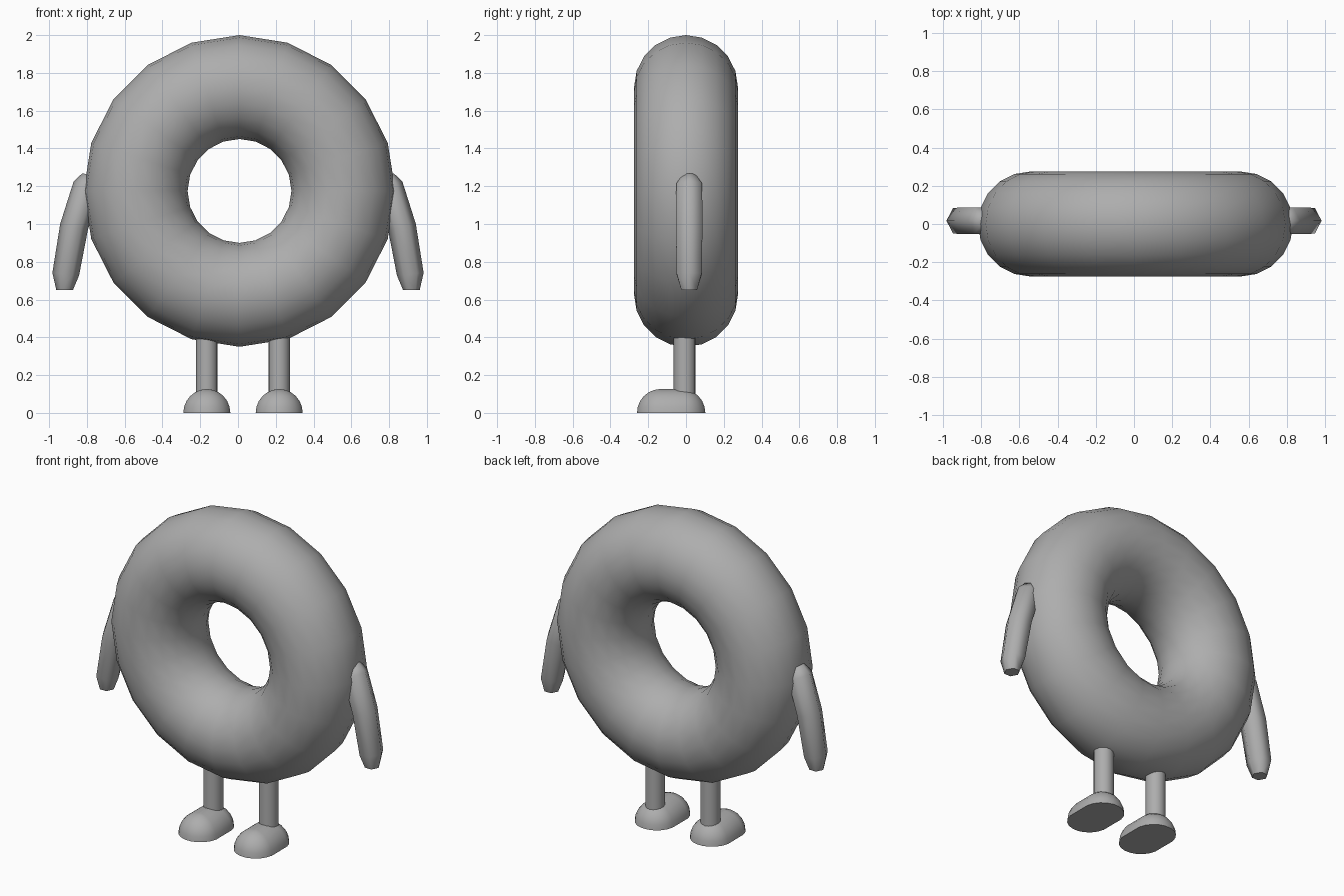
import bpy, bmesh, math
from mathutils import Vector

if "Cube" in bpy.data.objects:
    bpy.data.objects.remove(bpy.data.objects["Cube"])

grey = bpy.data.materials.new("plain grey")
grey.diffuse_color = (0.42, 0.42, 0.42, 1)
grey.use_nodes = True
grey.node_tree.nodes["Principled BSDF"].inputs["Base Color"].default_value = grey.diffuse_color


def finish(obj, angle):
    obj.data.materials.append(grey)
    bpy.ops.object.select_all(action='DESELECT')
    obj.select_set(True)
    bpy.context.view_layer.objects.active = obj
    bpy.ops.object.shade_smooth_by_angle(angle=math.radians(angle))


def loft(name, rings, angle=50):
    """Skin a list of equally sized point rings and cap both ends."""
    bm = bmesh.new()
    loops = [[bm.verts.new(p) for p in ring] for ring in rings]
    n = len(loops[0])
    for a, b in zip(loops, loops[1:]):
        for i in range(n):
            j = (i + 1) % n
            bm.faces.new((a[i], a[j], b[j], b[i]))
    bm.faces.new(loops[0])
    bm.faces.new(loops[-1])
    bmesh.ops.recalc_face_normals(bm, faces=bm.faces)
    mesh = bpy.data.meshes.new(name)
    bm.to_mesh(mesh)
    bm.free()
    obj = bpy.data.objects.new(name, mesh)
    bpy.context.collection.objects.link(obj)
    finish(obj, angle)


def arm_rings(side):
    # centre x, z, radius down the arm, hexagonal and tilted along the bend
    path = [(0.79, 1.26, 0.035), (0.80, 1.205, 0.073), (0.868, 0.985, 0.075),
            (0.912, 0.735, 0.071), (0.918, 0.65, 0.044)]
    tilt = [0.25, 0.28, 0.22, 0.1, 0.0]
    rings = []
    for (x, z, r), t in zip(path, tilt):
        ring = []
        for k in range(6):
            a = math.tau * k / 6
            u, v = r * math.cos(a), 1.08 * r * math.sin(a)
            ring.append(Vector((side * (x + u * math.cos(t)), 0.017 + v,
                                z + u * math.sin(t))))
        rings.append(ring)
    return rings


def foot_rings(cx):
    # flat-soled half capsule, longer towards the toe
    rings = []
    for e in (0, 15, 30, 45, 60, 75, 86):
        r = 0.126 * math.cos(math.radians(e))
        z = 0.126 * math.sin(math.radians(e))
        ring = []
        for k in range(20):
            a = math.tau * (k + 0.5) / 20
            y = -0.022 if math.sin(a) > 0 else -0.135
            ring.append((cx + r * math.cos(a), y + r * math.sin(a), z))
        rings.append(ring)
    return rings


# ring-shaped body
bpy.ops.mesh.primitive_torus_add(
    major_segments=20, minor_segments=20, major_radius=0.55, minor_radius=0.275,
    location=(0.008, 0, 1.175), rotation=(math.pi / 2, 0, 0))
body = bpy.context.object
body.name = "ring_body"
finish(body, 60)

# arms
for side, label in ((-1, "left"), (1, "right")):
    loft(label + "_arm", arm_rings(side), 65)

# legs and feet
for cx, label in ((-0.165, "left"), (0.218, "right")):
    loft(label + "_leg", [
        [(cx + 0.057 * math.cos(math.tau * k / 16),
          -0.007 + 0.058 * math.sin(math.tau * k / 16), z) for k in range(16)]
        for z in (0.09, 0.42)])
    loft(label + "_foot", foot_rings(cx))
